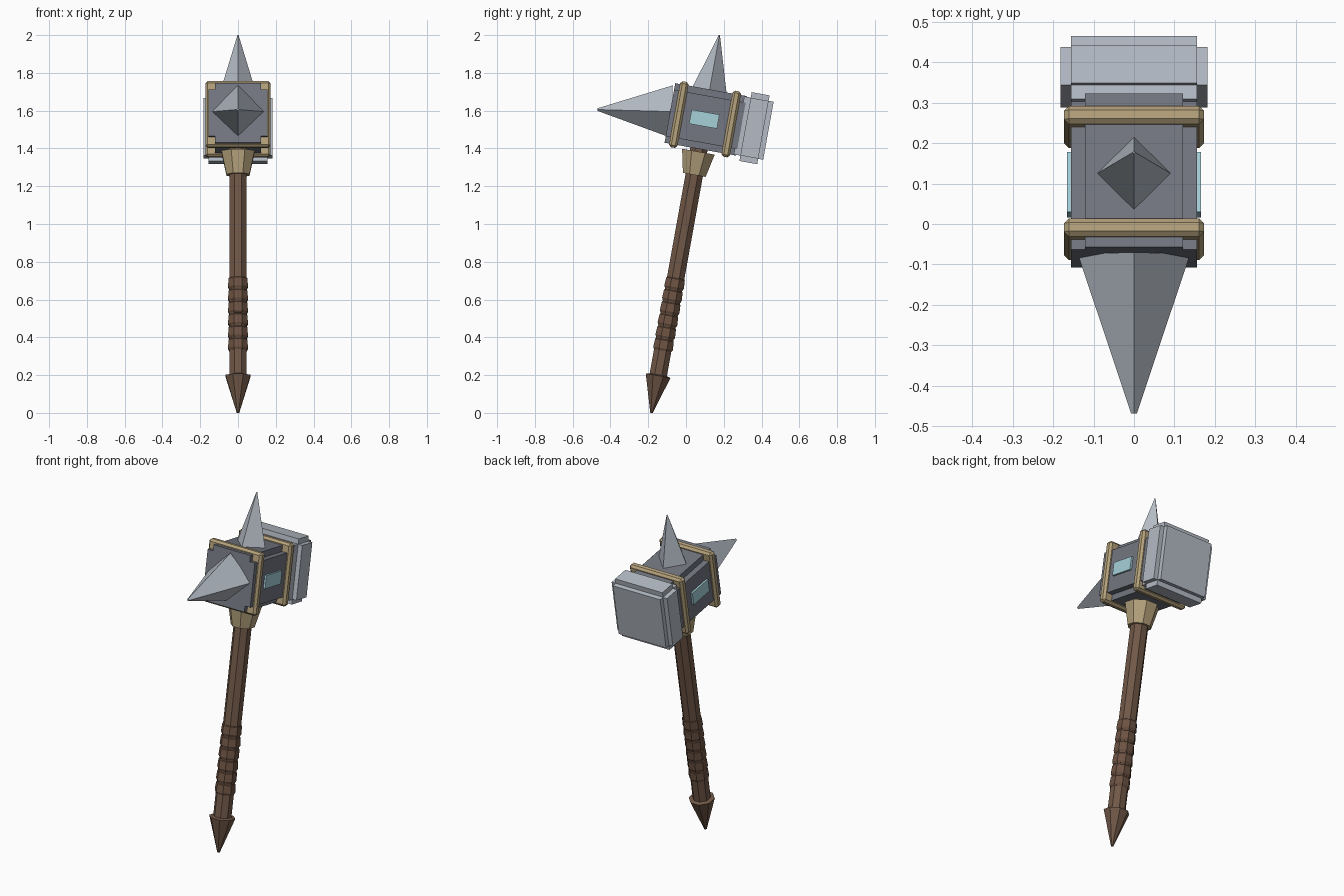
import bpy, bmesh, math
from mathutils import Matrix, Vector

cube = bpy.data.objects.get("Cube")
if cube:
    bpy.data.objects.remove(cube, do_unlink=True)

# The weapon is modelled upright, then leaned back about its bottom tip
LEAN = Matrix.Translation((0, -0.183, 0)) @ Matrix.Rotation(math.radians(-10.2), 4, 'X')
HEAD_Z = 1.58


def material(name, color):
    m = bpy.data.materials.new(name)
    m.use_nodes = True
    m.diffuse_color = (*color, 1)
    m.node_tree.nodes["Principled BSDF"].inputs["Base Color"].default_value = (*color, 1)
    return m


steel = material("pale steel", (0.46, 0.50, 0.56))
slate = material("dark slate", (0.175, 0.185, 0.22))
gold = material("dull gold", (0.46, 0.36, 0.20))
wood = material("brown wood", (0.165, 0.098, 0.064))
leather = material("brown leather", (0.15, 0.085, 0.055))
crystal = material("pale cyan", (0.38, 0.64, 0.70))


def finish(name, bm, mat, place=Matrix()):
    bmesh.ops.recalc_face_normals(bm, faces=bm.faces)
    bm.transform(LEAN @ place)
    mesh = bpy.data.meshes.new(name)
    bm.to_mesh(mesh)
    bm.free()
    mesh.materials.append(mat)
    obj = bpy.data.objects.new(name, mesh)
    bpy.context.collection.objects.link(obj)
    return obj


def box(name, center, size, mat, bevel=0):
    bm = bmesh.new()
    bmesh.ops.create_cube(bm, size=1)
    bm.transform(Matrix.Diagonal((*size, 1)))
    if bevel:
        bmesh.ops.bevel(bm, geom=bm.edges[:], offset=bevel, segments=1, affect='EDGES')
    return finish(name, bm, mat, Matrix.Translation(center))


def lathe(name, profile, sides, mat, turn=0.0, place=Matrix()):
    """Faceted solid from (radius, height) pairs."""
    bm = bmesh.new()
    rings = []
    for r, z in profile:
        angles = [turn + math.tau * i / sides for i in range(sides)]
        rings.append([bm.verts.new((r * math.cos(a), r * math.sin(a), z)) for a in angles])
    for low, high in zip(rings, rings[1:]):
        for i in range(sides):
            j = (i + 1) % sides
            bm.faces.new((low[i], low[j], high[j], high[i]))
    bm.faces.new(rings[0])
    bm.faces.new(rings[-1])
    return finish(name, bm, mat, place)


def notched_block(name, wide, tall, notch_x, notch_z, y0, y1, mat):
    """Block running along y whose four long corners are stepped in."""
    a, b = wide - notch_x, tall - notch_z
    quarter = [(wide, b), (a, b), (a, tall)]
    half = quarter + [(-x, z) for x, z in reversed(quarter)]
    outline = half + [(-x, -z) for x, z in half]
    bm = bmesh.new()
    face = bm.faces.new([bm.verts.new((x, y0, z)) for x, z in outline])
    out = bmesh.ops.extrude_face_region(bm, geom=[face])
    moved = [v for v in out["geom"] if isinstance(v, bmesh.types.BMVert)]
    bmesh.ops.translate(bm, verts=moved, vec=(0, y1 - y0, 0))
    return finish(name, bm, mat, Matrix.Translation((0, 0, HEAD_Z)))


# Octagonal shaft, pommel and collar, with a flat side to the front
FLAT = math.pi / 8
lathe("shaft", [(0.050, 0.15), (0.050, 1.45)], 8, wood, FLAT)
lathe("pommel", [(0.007, 0), (0.072, 0.20), (0.050, 0.205)], 8, wood, FLAT)
lathe("collar", [(0.066, 1.28), (0.095, 1.405)], 8, gold, FLAT)

# Leather grip bands
for i in range(6):
    z = 0.335 + 0.066 * i
    lathe(f"grip_band_{i + 1}", [(0.051, z), (0.057, z + 0.012), (0.054, z + 0.056), (0.050, z + 0.06)],
          8, leather, FLAT)

# Head core, its two gold bands and the side crystals
notched_block("head_core", 0.155, 0.16, 0.034, 0.035, -0.185, 0.20, slate)
for name, y in (("front_band", -0.137), ("back_band", 0.145)):
    box(name, (0, y, HEAD_Z), (0.346, 0.045, 0.355), gold, 0.012)
for name, side in (("left_crystal", 1), ("right_crystal", -1)):
    box(name, (side * 0.155, 0, HEAD_Z), (0.022, 0.15, 0.076), crystal)

# Striking face at the back
box("striker", (0, 0.266, HEAD_Z), (0.31, 0.158, 0.312), steel)
notched_block("striker_rim", 0.182, 0.185, 0.027, 0.03, 0.222, 0.318, steel)

# Four-sided spikes
lathe("top_spike", [(0.092, 1.735), (0.003, 2.032)], 4, steel)
base, tip = Vector((0, -0.175, 1.589)), Vector((0, -0.565, 1.53))
axis = tip - base
aim = Matrix.Translation(base) @ Vector((0, 0, 1)).rotation_difference(axis).to_matrix().to_4x4()
lathe("front_spike", [(0.139, 0), (0.007, axis.length)], 4, steel, place=aim)
